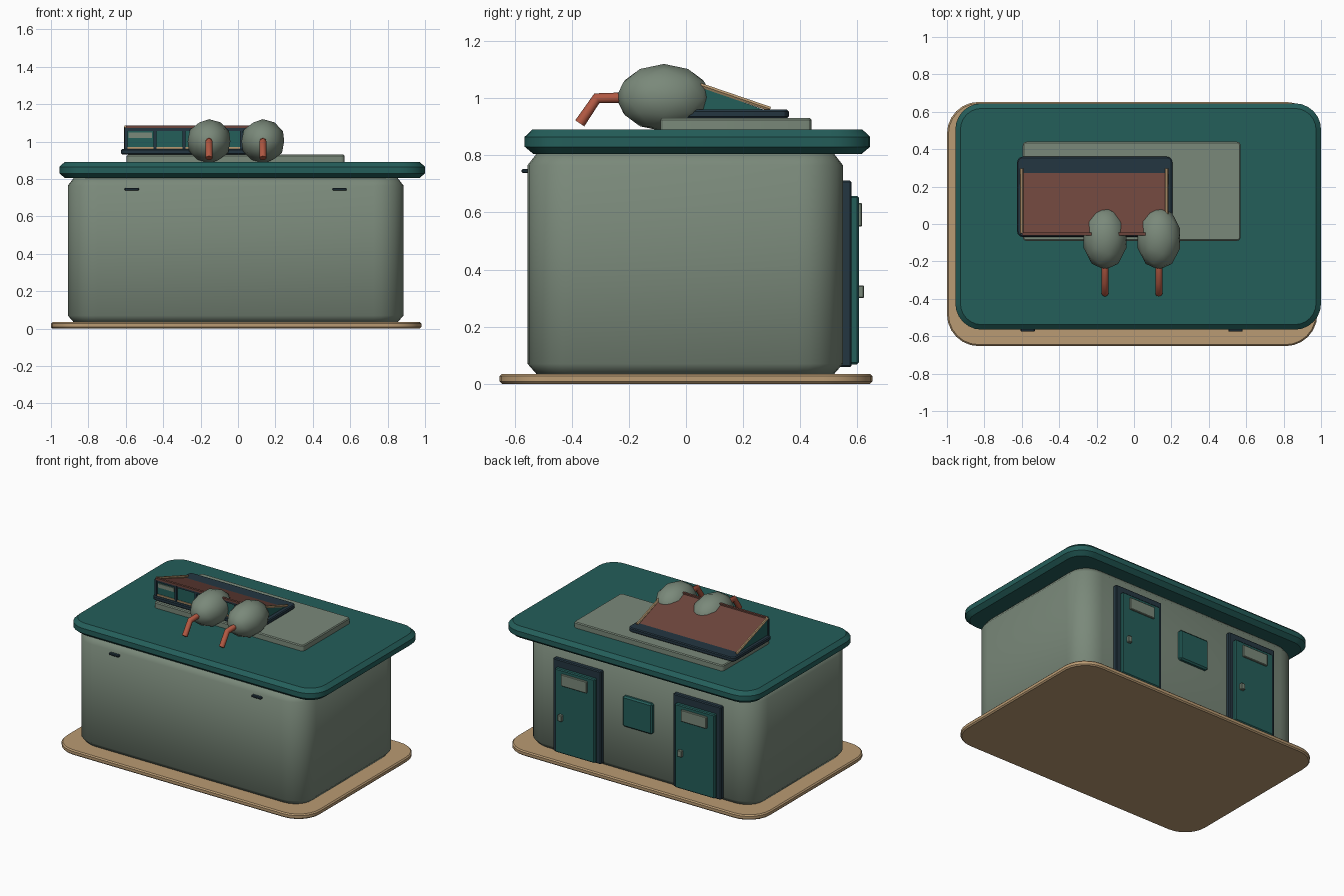
import bpy, bmesh, math
from mathutils import Vector

cube = bpy.data.objects.get("Cube")
if cube:
    bpy.data.objects.remove(cube, do_unlink=True)


def material(name, srgb):
    col = [(c / 255 / 12.92 if c < 11 else ((c / 255 + 0.055) / 1.055) ** 2.4) for c in srgb] + [1]
    m = bpy.data.materials.new(name)
    m.use_nodes = True
    m.diffuse_color = col
    m.node_tree.nodes["Principled BSDF"].inputs["Base Color"].default_value = col
    return m


SAGE = material("sage grey", (122, 137, 122))
TEAL = material("deep teal", (36, 94, 90))
NAVY = material("dark navy", (36, 54, 65))
TAN = material("sand", (186, 155, 115))
BROWN = material("brown panel", (108, 68, 59))
RUST = material("rust red", (176, 88, 66))


def finish(name, bm, mats, angle=30):
    bmesh.ops.recalc_face_normals(bm, faces=bm.faces)
    me = bpy.data.meshes.new(name)
    bm.to_mesh(me)
    bm.free()
    for m in mats:
        me.materials.append(m)
    ob = bpy.data.objects.new(name, me)
    bpy.context.collection.objects.link(ob)
    bpy.ops.object.select_all(action='DESELECT')
    ob.select_set(True)
    bpy.context.view_layer.objects.active = ob
    bpy.ops.object.shade_smooth_by_angle(angle=math.radians(angle))
    return ob


def rounded_slab(name, x, y, radius, profile, mat, angle=30, segs=6):
    """Rounded rectangle swept through (inset, z) levels."""
    bm = bmesh.new()
    rings = []
    for inset, z in profile:
        ring = []
        for q, (sx, sy) in enumerate(((1, 1), (0, 1), (0, 0), (1, 0))):
            cx = x[1] - radius if sx else x[0] + radius
            cy = y[1] - radius if sy else y[0] + radius
            for i in range(segs + 1):
                a = math.pi / 2 * (q + i / segs)
                r = radius - inset
                ring.append(bm.verts.new((cx + r * math.cos(a), cy + r * math.sin(a), z)))
        rings.append(ring)
    n = len(rings[0])
    for a, b in zip(rings, rings[1:]):
        for i in range(n):
            j = (i + 1) % n
            bm.faces.new((a[i], a[j], b[j], b[i]))
    bm.faces.new(rings[0])
    bm.faces.new(rings[-1])
    return finish(name, bm, [mat], angle)


def box(name, x, y, z, mat, bevel=0.0):
    bm = bmesh.new()
    bmesh.ops.create_cube(bm, size=1)
    for v in bm.verts:
        v.co = [(lo + hi) / 2 + c * (hi - lo) for c, (lo, hi) in zip(v.co, (x, y, z))]
    if bevel:
        bmesh.ops.bevel(bm, geom=bm.edges[:], offset=bevel, segments=1, affect='EDGES')
    return finish(name, bm, [mat])


def tube(name, points, radius, mat, sides=8):
    """Straight-sectioned tube lying in a plane of constant x."""
    pts = [Vector(p) for p in points]
    side = Vector((1, 0, 0))
    bm = bmesh.new()
    rings = []
    for i, p in enumerate(pts):
        t = (pts[min(i + 1, len(pts) - 1)] - pts[max(i - 1, 0)]).normalized()
        up = side.cross(t)
        rings.append([bm.verts.new(p + radius * (side * math.cos(k * math.tau / sides)
                                                 + up * math.sin(k * math.tau / sides)))
                      for k in range(sides)])
    for a, b in zip(rings, rings[1:]):
        for i in range(sides):
            j = (i + 1) % sides
            bm.faces.new((a[i], a[j], b[j], b[i]))
    bm.faces.new(rings[0])
    bm.faces.new(rings[-1])
    return finish(name, bm, [mat], 50)


# Ground plate, building body and overhanging roof
rounded_slab("ground_plate", (-1, 0.98), (-0.653, 0.653), 0.17,
             [(0.008, 0), (0, 0.008), (0, 0.027), (0.008, 0.035)], TAN)
rounded_slab("building_body", (-0.91, 0.885), (-0.555, 0.55), 0.16,
             [(0.035, 0.03), (0, 0.07), (0, 0.765), (0.035, 0.81)], SAGE, 60)
rounded_slab("roof", (-0.955, 1.0), (-0.565, 0.645), 0.14,
             [(0.03, 0.805), (0, 0.83), (0, 0.865), (0.027, 0.89)], TEAL)
rounded_slab("roof_platform", (-0.595, 0.57), (-0.09, 0.44), 0.02,
             [(0, 0.88), (0, 0.924), (0.006, 0.93)], SAGE, segs=3)

# Skylight base frame
rounded_slab("skylight_base", (-0.625, 0.205), (-0.07, 0.36), 0.03,
             [(0.006, 0.93), (0, 0.936), (0, 0.954), (0.006, 0.96)], NAVY, segs=3)

# Skylight wedge: sloping brown roof panel, teal glazed front and ends
LEFT, RIGHT, FRONT, BACK, TOP, SILL = -0.6, 0.175, -0.05, 0.285, 1.078, 0.955
bm = bmesh.new()
ends = [[bm.verts.new((x, y, z)) for y, z in ((FRONT, SILL), (BACK, SILL), (FRONT, TOP))]
        for x in (LEFT, RIGHT)]
for e in ends:
    bm.faces.new(e)
for i in range(3):
    j = (i + 1) % 3
    bm.faces.new((ends[0][i], ends[0][j], ends[1][j], ends[1][i]))
bm.normal_update()
wedge = finish("skylight_wedge", bm, [TEAL, BROWN])
for p in wedge.data.polygons:
    p.material_index = int(p.normal.z > 0.5)

# Skylight trim: sloping end bars, top bar, sill strip, posts and a vent
for label, x in (("right", LEFT), ("left", RIGHT)):
    tube(f"skylight_{label}_bar", [(x, FRONT, TOP + 0.002), (x, BACK + 0.01, SILL + 0.007)],
         0.009, TAN, 6)
box("skylight_top_bar", (LEFT, RIGHT), (FRONT - 0.012, FRONT + 0.004), (1.072, 1.086), BROWN)
box("skylight_head_rail", (LEFT, RIGHT), (FRONT - 0.008, FRONT), (1.058, 1.072), NAVY)
box("skylight_sill_strip", (LEFT, RIGHT), (FRONT - 0.006, FRONT), (0.96, 0.971), TAN)
POSTS = 6
for i in range(POSTS):
    x = LEFT + (RIGHT - LEFT) * i / (POSTS - 1)
    box(f"skylight_post_{i + 1}", (x - 0.008, x + 0.008), (FRONT - 0.011, FRONT),
        (SILL, 1.075), NAVY)
box("skylight_vent", (-0.585, -0.46), (FRONT - 0.005, FRONT), (1.02, 1.048), SAGE)

# Round bodies on the roof, each with a bent spout
for label, x in (("right", -0.155), ("left", 0.133)):
    bm = bmesh.new()
    bmesh.ops.create_icosphere(bm, subdivisions=2, radius=1)
    for v in bm.verts:
        v.co = (x + v.co.x * 0.12, -0.077 + v.co.y * 0.168, 1.002 + v.co.z * 0.118)
    finish(f"{label}_round_body", bm, [SAGE], 35)
    tube(f"{label}_spout", [(x, -0.2, 1.002), (x, -0.312, 1.0), (x, -0.372, 0.912)], 0.019, RUST)

# Rear doors with frame, leaf, grille and handle
for label, x in (("left", 0.445), ("right", -0.49)):
    box(f"{label}_door_frame", (x - 0.187, x + 0.187), (0.53, 0.58), (0.058, 0.712), NAVY, 0.006)
    box(f"{label}_door_leaf", (x - 0.155, x + 0.155), (0.56, 0.605), (0.068, 0.658), TEAL, 0.006)
    box(f"{label}_door_grille", (x - 0.1, x + 0.1), (0.6, 0.617), (0.55, 0.633), SAGE, 0.004)
    box(f"{label}_door_handle", (x + 0.09, x + 0.122), (0.6, 0.624), (0.3, 0.345), SAGE, 0.004)

# Wall plate between the doors
box("rear_wall_plate", (-0.135, 0.095), (0.53, 0.575), (0.37, 0.585), TEAL, 0.01)

# Small hooks on the front wall
for label, x in (("right", -0.568), ("left", 0.543)):
    box(f"{label}_front_hook", (x - 0.038, x + 0.038), (-0.576, -0.55), (0.738, 0.752), NAVY, 0.004)
